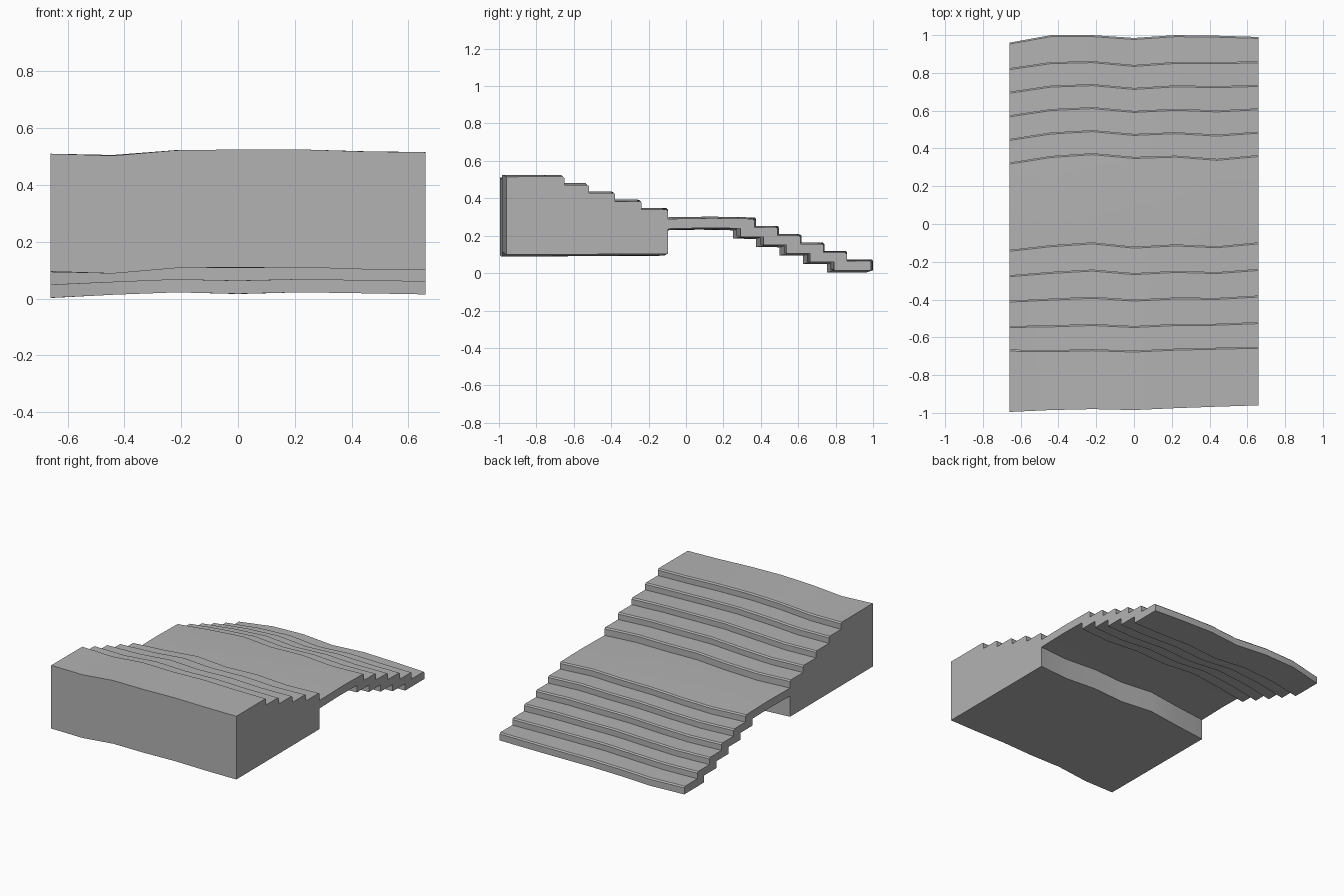
import bpy
import bmesh
import math

cube = bpy.data.objects.get("Cube")
if cube:
    bpy.data.objects.remove(cube, do_unlink=True)

stone = bpy.data.materials.new("grey stone")
stone.use_nodes = True
GREY = (0.45, 0.45, 0.45, 1)
stone.diffuse_color = GREY
stone.node_tree.nodes["Principled BSDF"].inputs["Base Color"].default_value = GREY

# Cross-sections along the width, and how far each one bends the stair
XS = [-0.66, -0.44, -0.22, 0, 0.22, 0.44, 0.66]
BEND = {  # depth -> forward/back shift at each cross-section
    -0.98: [-0.015, -0.005, 0, -0.005, 0.005, 0.013, 0.02],
    -0.66: [-0.005, -0.008, -0.003, -0.01, 0, 0.005, 0.01],
    -0.11: [-0.027, -0.002, 0.013, -0.01, 0.002, -0.008, 0.013],
    0.36: [-0.035, 0, 0.015, -0.005, 0.002, -0.015, 0.005],
    0.86: [-0.035, -0.003, 0.002, -0.018, -0.002, -0.002, 0],
    1.0: [-0.04, 0, 0, -0.015, 0, -0.003, -0.01],
}
LIFT_FRONT = [-0.01, -0.017, 0.002, 0.005, 0.005, -0.002, -0.005]
LIFT_BACK = [-0.015, -0.002, 0.005, -0.001, 0.005, 0.002, -0.002]


def bend(y, i):
    keys = sorted(BEND)
    y = min(max(y, keys[0]), keys[-1])
    for a, b in zip(keys, keys[1:]):
        if y <= b:
            t = (y - a) / (b - a)
            return BEND[a][i] * (1 - t) + BEND[b][i] * t


def place(y, z, i):
    t = min(max((y + 1) / 2, 0), 1)
    lift = LIFT_FRONT[i] * (1 - t) + LIFT_BACK[i] * t
    return (XS[i], y + bend(y, i), z + lift)


def treads(edges, top, drop, nose=0.008):
    """Stepped outline going down towards the back, with worn nosings."""
    pts = []
    for n, y in enumerate(edges):
        z = top - n * drop
        pts += [(y - nose, z), (y, z - nose), (y, z - drop)]
    return pts


def loft(name, profile):
    """Sweep a side outline through the bent cross-sections."""
    bm = bmesh.new()
    rings = [[bm.verts.new(place(y, z, i)) for y, z in profile]
             for i in range(len(XS))]
    count = len(profile)
    for a, b in zip(rings, rings[1:]):
        for k in range(count):
            m = (k + 1) % count
            bm.faces.new((a[k], a[m], b[m], b[k]))
    bm.faces.new(rings[0])
    bm.faces.new(rings[-1])
    bmesh.ops.recalc_face_normals(bm, faces=bm.faces[:])
    mesh = bpy.data.meshes.new(name)
    bm.to_mesh(mesh)
    bm.free()
    mesh.materials.append(stone)
    obj = bpy.data.objects.new(name, mesh)
    bpy.context.collection.objects.link(obj)
    bpy.ops.object.select_all(action="DESELECT")
    obj.select_set(True)
    bpy.context.view_layer.objects.active = obj
    bpy.ops.object.shade_smooth_by_angle(angle=math.radians(30))


# Upper block with its short flight
upper = treads([-0.66, -0.53, -0.39, -0.25, -0.11], 0.52, 0.044)
upper[-1] = (-0.11, 0.105)
loft("upper_block", [(-0.98, 0.105), (-0.98, 0.52)] + upper)

# Landing and lower flight, a thin slab stepped on both faces
lower = treads([0.36, 0.485, 0.61, 0.735, 0.86, 1.0], 0.293, 0.045)
lower[-1] = (1.0, 0.017)
under = []
for n, y in enumerate([0.79, 0.66, 0.535, 0.41, 0.285]):
    z = 0.017 + n * 0.045
    under += [(y, z), (y, z + 0.045)]
loft("landing_and_lower_flight",
     [(-0.13, 0.24), (-0.13, 0.293), (0.13, 0.297)] + lower + under + [(0.1, 0.245)])
